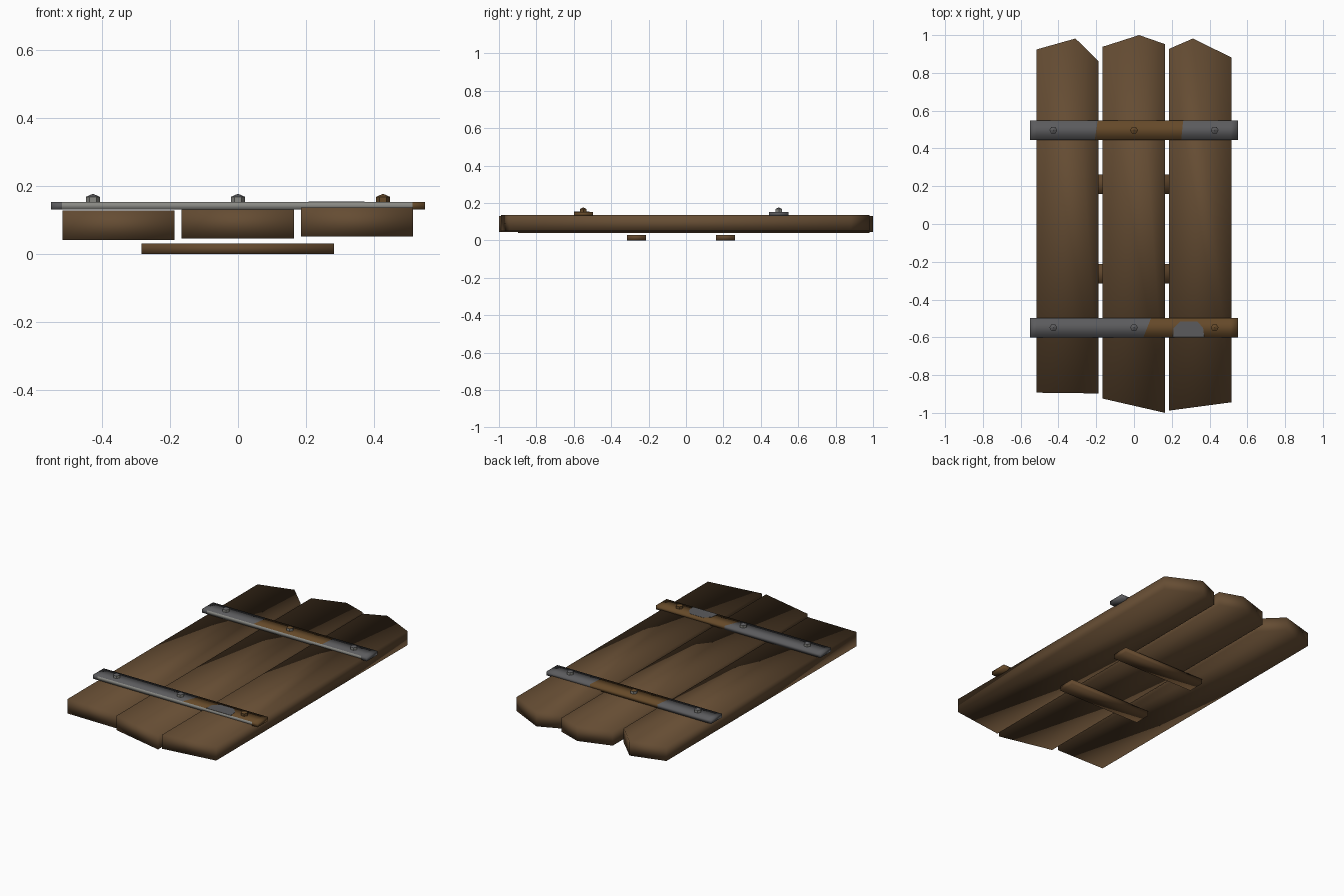
import bpy, bmesh, math
from mathutils import Vector

if "Cube" in bpy.data.objects:
    bpy.data.objects.remove(bpy.data.objects["Cube"])


def material(name, rgb):
    m = bpy.data.materials.new(name)
    m.diffuse_color = (*rgb, 1)
    m.use_nodes = True
    m.node_tree.nodes["Principled BSDF"].inputs["Base Color"].default_value = m.diffuse_color
    return m


WOOD = material("plank wood", (0.13, 0.073, 0.033))
BATTEN = material("batten wood", (0.125, 0.066, 0.027))
STEEL = material("dark steel", (0.105, 0.105, 0.11))
RUST = material("rust", (0.13, 0.067, 0.022))
WORN = material("worn steel edge", (0.25, 0.25, 0.23))


def finish(bm, name, mats, smooth=False):
    bmesh.ops.recalc_face_normals(bm, faces=bm.faces)
    for f in bm.faces:
        f.smooth = smooth
    me = bpy.data.meshes.new(name)
    bm.to_mesh(me)
    bm.free()
    for m in mats:
        me.materials.append(m)
    ob = bpy.data.objects.new(name, me)
    bpy.context.collection.objects.link(ob)
    return ob


def prism(bm, outline, z0, z1):
    lo = [bm.verts.new((x, y, z0)) for x, y in outline]
    hi = [bm.verts.new((x, y, z1)) for x, y in outline]
    bm.faces.new(lo[::-1])
    bm.faces.new(hi)
    n = len(lo)
    for i in range(n):
        j = (i + 1) % n
        bm.faces.new((lo[i], lo[j], hi[j], hi[i]))


def box(bm, x0, x1, y0, y1, z0, z1):
    prism(bm, [(x0, y0), (x1, y0), (x1, y1), (x0, y1)], z0, z1)


# Three planks with pointed tops and uneven lower ends
planks = {
    "left_plank": ([(-0.516, -0.893), (-0.187, -0.897), (-0.187, 0.862),
                    (-0.31, 0.982), (-0.516, 0.924)], 0.041, 0.127),
    "middle_plank": ([(-0.167, -0.924), (0.165, -1.0), (0.165, 0.952),
                      (0.027, 1.0), (-0.167, 0.938)], 0.046, 0.131),
    "right_plank": ([(0.185, -0.988), (0.515, -0.944), (0.515, 0.882),
                     (0.312, 0.982), (0.185, 0.927)], 0.051, 0.136),
}
for name, (outline, z0, z1) in planks.items():
    bm = bmesh.new()
    prism(bm, outline, z0, z1)
    finish(bm, name, [WOOD], True)

# Two short battens underneath
for name, y in (("front_batten", -0.264), ("back_batten", 0.211)):
    bm = bmesh.new()
    box(bm, -0.284, 0.282, y - 0.051, y + 0.051, 0, 0.03)
    finish(bm, name, [BATTEN], True)


# Metal straps, cut along slanted lines so the rust is a set of faces
def strap(name, y, cuts, is_rusty):
    bm = bmesh.new()
    box(bm, -0.55, 0.55, y - 0.0515, y + 0.0515, 0.13, 0.153)
    for x, slant in cuts + [(-0.518, 0), (0.513, 0)]:
        bmesh.ops.bisect_plane(bm, geom=bm.verts[:] + bm.edges[:] + bm.faces[:],
                               plane_co=Vector((x, y, 0)),
                               plane_no=Vector((1, -slant, 0)).normalized())
    bmesh.ops.recalc_face_normals(bm, faces=bm.faces)
    for f in bm.faces:
        c = f.calc_center_median()
        f.material_index = 1 if is_rusty(c.x) else 0
        if f.normal.y < -0.9 and abs(c.x) < 0.51:
            f.material_index = 2
    finish(bm, name, [STEEL, RUST, WORN], True)


strap("back_strap", 0.4955, [(-0.2, 0.15), (0.255, 0.1)], lambda x: -0.2 < x < 0.255)
strap("front_strap", -0.5485, [(0.07, 0.4)], lambda x: x > 0.07)

# Bare steel patch in the rusty end of the front strap
bm = bmesh.new()
prism(bm, [(0.207, -0.599), (0.372, -0.599), (0.366, -0.55), (0.335, -0.516),
           (0.245, -0.516), (0.21, -0.55)], 0.1525, 0.154)
finish(bm, "bare_steel_patch", [STEEL])


# Six-sided bolts with low pointed caps
def bolt(name, x, y, cap, side):
    bm = bmesh.new()
    ring = [(x + 0.0205 * math.cos(i * math.pi / 3), y + 0.0205 * math.sin(i * math.pi / 3))
            for i in range(6)]
    prism(bm, ring, 0.15, 0.168)
    top = max(bm.faces, key=lambda f: f.calc_center_median().z)
    bmesh.ops.poke(bm, faces=[top])
    max(bm.verts, key=lambda v: len(v.link_edges)).co.z = 0.177
    bmesh.ops.recalc_face_normals(bm, faces=bm.faces)
    for f in bm.faces:
        f.material_index = 0 if f.normal.z > 0.3 else 1
    finish(bm, name, [cap, side])


for row, y, rusty in (("front", -0.5485, 2), ("back", 0.4965, 1)):
    for i, x in enumerate((-0.427, 0, 0.427)):
        cap = RUST if i == rusty else STEEL
        side = RUST if i == rusty and row == "front" else WORN
        bolt(f"{row}_bolt_{i + 1}", x, y, cap, side)
